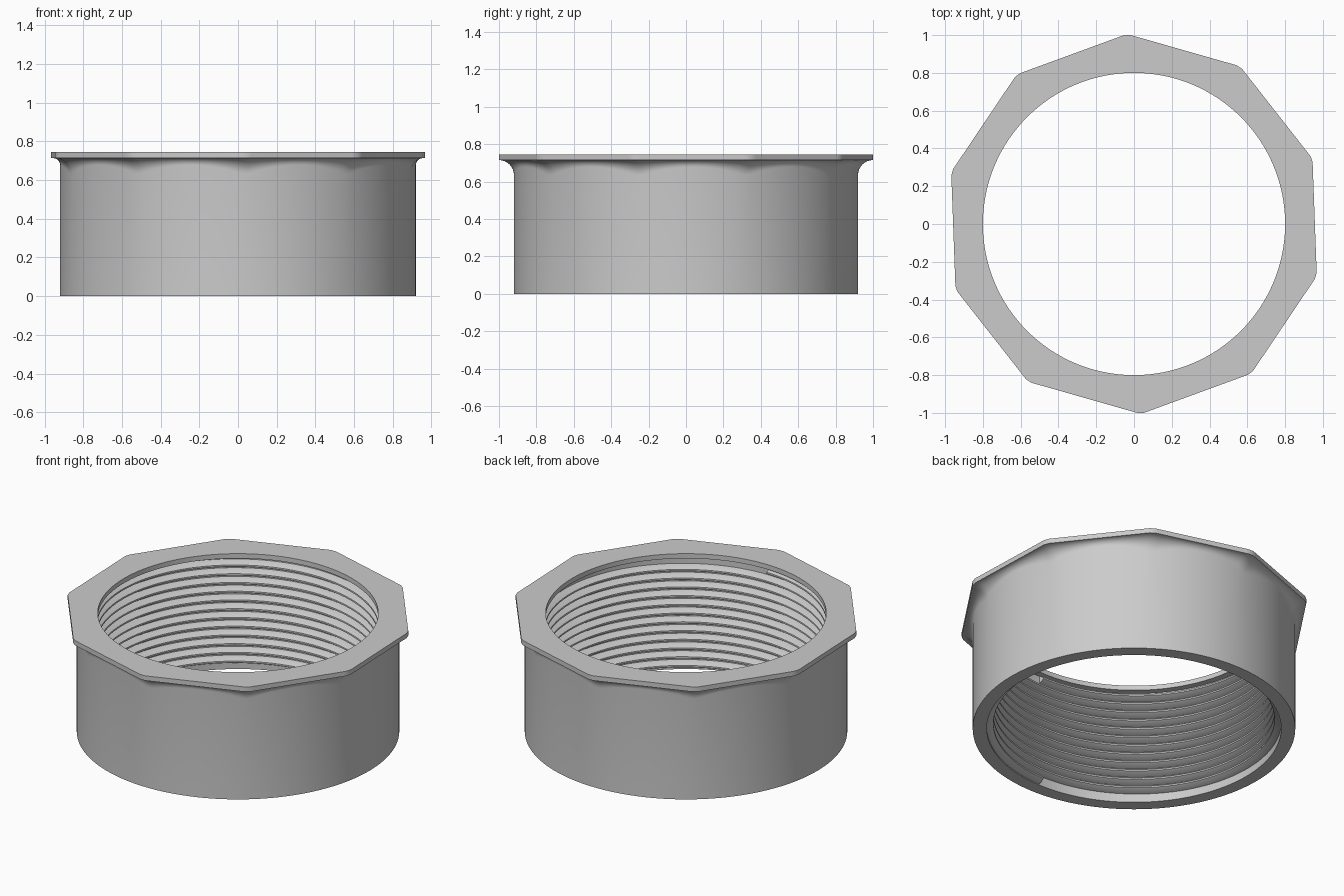
import bpy, bmesh, math

cube = bpy.data.objects.get("Cube")
if cube:
    bpy.data.objects.remove(cube, do_unlink=True)

HEIGHT, PLATE_Z = 0.745, 0.715        # total height, underside of the flange
WALL, BORE, LIP = 0.92, 0.84, 0.80    # radii
APOTHEM, CORNER = 0.957, 1.001        # ten-sided flange
TURN = math.radians(20.1)
SEGMENTS = 360

grey = bpy.data.materials.new("light_grey")
grey.use_nodes = True
colour = (0.6, 0.6, 0.6, 1)
grey.diffuse_color = colour
grey.node_tree.nodes["Principled BSDF"].inputs["Base Color"].default_value = colour


def flange_radius(a):
    """Distance to the ten-sided outline, with blunted corners."""
    side = math.radians(36)
    d = (a % side) - side / 2
    return min(APOTHEM / math.cos(d), CORNER)


def sweep(name, sections, closed):
    """Join equal closed sections of points into one solid."""
    bm = bmesh.new()
    rings = [[bm.verts.new(p) for p in s] for s in sections]
    pairs = list(zip(rings, rings[1:]))
    if closed:
        pairs.append((rings[-1], rings[0]))
    else:
        bm.faces.new(rings[0])
        bm.faces.new(rings[-1])
    n = len(rings[0])
    for a, b in pairs:
        for i in range(n):
            j = (i + 1) % n
            bm.faces.new((a[i], a[j], b[j], b[i]))
    bmesh.ops.recalc_face_normals(bm, faces=bm.faces)
    mesh = bpy.data.meshes.new(name)
    bm.to_mesh(mesh)
    bm.free()
    mesh.materials.append(grey)
    obj = bpy.data.objects.new(name, mesh)
    bpy.context.collection.objects.link(obj)
    bpy.ops.object.select_all(action="DESELECT")
    obj.select_set(True)
    bpy.context.view_layer.objects.active = obj
    bpy.ops.object.shade_smooth_by_angle(angle=math.radians(30))
    return obj


def polar(r, a, z):
    return (r * math.cos(a), r * math.sin(a), z)


# Sleeve: wall, hollow fillet under the flange, flange, lip and bore
sections = []
for k in range(SEGMENTS):
    a = 2 * math.pi * k / SEGMENTS
    edge = flange_radius(a)
    h = edge - WALL
    profile = [(BORE, 0), (WALL, 0)]
    for s in range(9):
        t = math.pi / 2 * s / 8
        profile.append((edge - h * math.cos(t), PLATE_Z - h + h * math.sin(t)))
    profile += [(edge, HEIGHT), (LIP, HEIGHT), (LIP, PLATE_Z), (BORE, PLATE_Z)]
    sections.append([polar(r, a + TURN, z) for r, z in profile])
sweep("threaded_sleeve", sections, True)

# Inner right-handed screw thread
TURNS, STEPS, START, END = 12, 120, 0.03, 0.69
thread = [(BORE + 0.004, -0.025), (BORE, -0.025), (LIP + 0.002, -0.005),
          (LIP + 0.002, 0.005), (BORE, 0.025), (BORE + 0.004, 0.025)]
sections = []
for k in range(TURNS * STEPS + 1):
    a = 2 * math.pi * k / STEPS - math.pi / 2
    z = START + (END - START) * k / (TURNS * STEPS)
    sections.append([polar(r, a, z + dz) for r, dz in thread])
sweep("inner_thread", sections, False)
